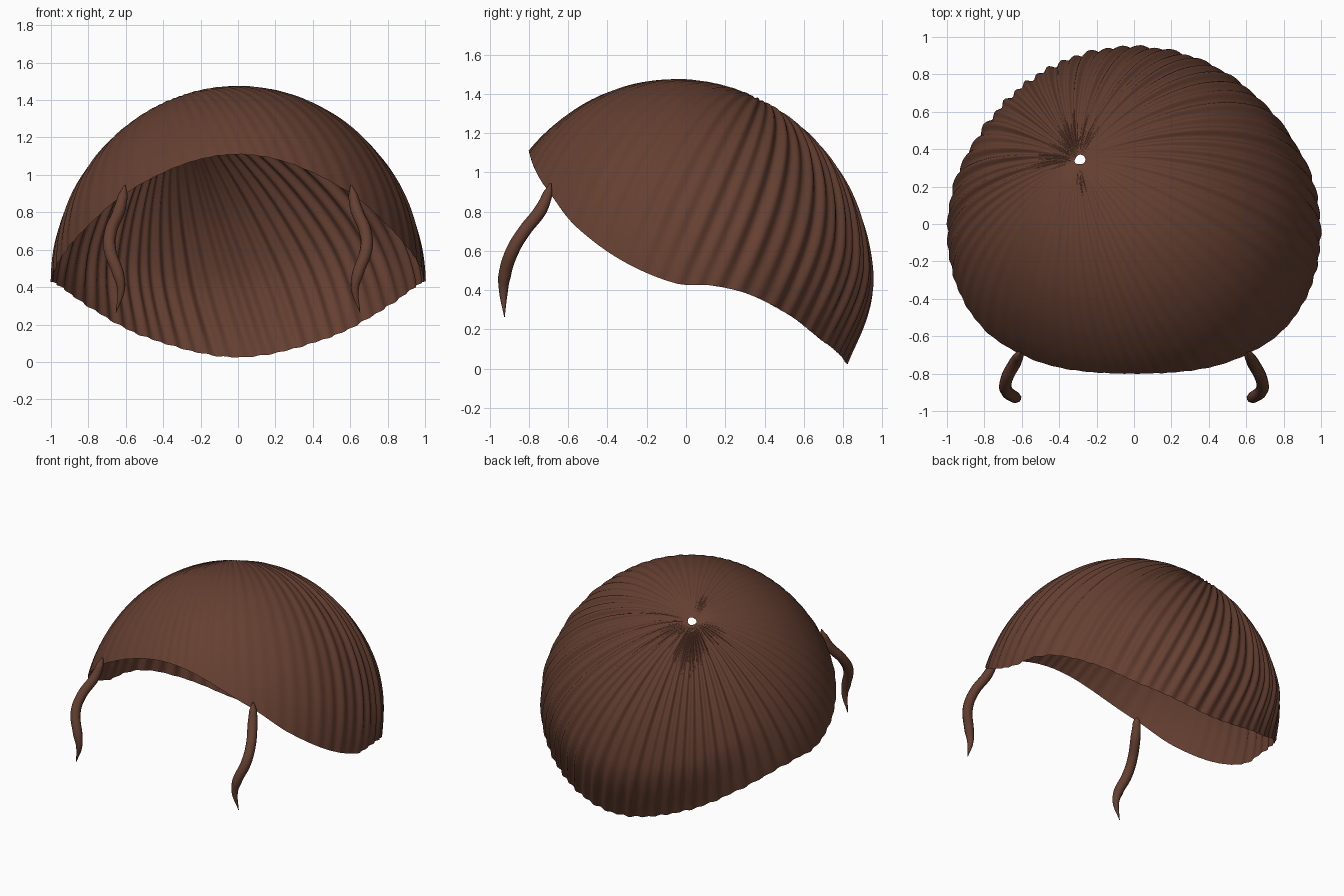
import bpy, bmesh, math
from mathutils import Vector

cube = bpy.data.objects.get("Cube")
if cube:
    bpy.data.objects.remove(cube)

brown = bpy.data.materials.new("brown hair")
brown.use_nodes = True
colour = (0.13, 0.05, 0.031, 1)
brown.diffuse_color = colour
bsdf = brown.node_tree.nodes["Principled BSDF"]
bsdf.inputs["Base Color"].default_value = colour
bsdf.inputs["Roughness"].default_value = 0.8

CENTRE = Vector((0, -0.05, 0.4))
HEIGHT = 1.075          # vertical stretch of the unit dome
SPOKES, RINGS = 480, 48

# Hairline: (degrees from the front, height), the same on both sides
RIM = [(0, 1.11), (21, 1.06), (43, 0.9), (58, 0.72), (75, 0.54), (90, 0.435),
       (100, 0.425), (111, 0.385), (125, 0.285), (147, 0.115), (180, 0.0)]


def rim_height(angle):
    """Smooth interpolation of the hairline with matched slopes."""
    def slope(i):
        if i in (0, len(RIM) - 1):
            return 0
        (a, p), (b, q) = RIM[i - 1], RIM[i + 1]
        return (q - p) / (b - a)
    i = max(k for k in range(len(RIM) - 1) if RIM[k][0] <= angle)
    (a, p), (b, q) = RIM[i], RIM[i + 1]
    w, t = b - a, (angle - a) / (b - a)
    return ((2*t**3 - 3*t*t + 1) * p + (t**3 - 2*t*t + t) * w * slope(i)
            + (3*t*t - 2*t**3) * q + (t**3 - t*t) * w * slope(i + 1))


def smoothstep(a, b, v):
    t = min(1, max(0, (v - a) / (b - a)))
    return t * t * (3 - 2 * t)


# Hair cap: strands fan out over a dome from the crown whorl to the hairline
crown = Vector((-0.3, 0.4, math.sqrt(0.75)))
bm = bmesh.new()
spokes = []
for s in range(SPOKES):
    a = 2 * math.pi * s / SPOKES
    from_front = abs((math.degrees(a) + 180) % 360 - 180)
    z = (rim_height(from_front) - CENTRE.z) / HEIGHT
    flat = math.sqrt(1 - z * z)
    end = Vector((math.sin(a) * flat, -math.cos(a) * flat, z))
    arc = crown.angle(end)
    back = smoothstep(50, 110, from_front)
    tuck = 0.06 * smoothstep(100, 150, from_front)
    wave = math.sin(64 * a + 1.5 * math.sin(5 * a)) + 0.4 * math.sin(37 * a)
    column = []
    for r in range(RINGS + 1):
        t = 0.02 + 0.98 * r / RINGS
        d = (crown * math.sin((1 - t) * arc) + end * math.sin(t * arc)) / math.sin(arc)
        swell = smoothstep(0, 0.45, t) * (1 - 0.5 * smoothstep(0.85, 1, t))
        depth = 0.0015 * smoothstep(0, 0.2, t) + 0.0085 * back * swell
        radius = 1 + depth * (wave - 0.4) - tuck * smoothstep(0.7, 1, t)
        radius -= 0.02 * (1 - smoothstep(0, 0.12, t))
        column.append(bm.verts.new(CENTRE + Vector((d.x, d.y, d.z * HEIGHT)) * radius))
    spokes.append(column)
for s in range(SPOKES):
    here, there = spokes[s], spokes[(s + 1) % SPOKES]
    for r in range(RINGS):
        bm.faces.new((here[r], here[r + 1], there[r + 1], there[r])).smooth = True
mesh = bpy.data.meshes.new("hair_cap")
bm.to_mesh(mesh)
bm.free()
mesh.materials.append(brown)
bpy.context.collection.objects.link(bpy.data.objects.new("hair_cap", mesh))

# Wavy locks hanging at the temples: x, y, z, thickness
LOCK = [(0.605, -0.69, 0.945, 0.004), (0.615, -0.705, 0.89, 0.026),
        (0.635, -0.74, 0.81, 0.033), (0.68, -0.825, 0.7, 0.033),
        (0.685, -0.885, 0.6, 0.034), (0.64, -0.925, 0.47, 0.032),
        (0.625, -0.93, 0.39, 0.022), (0.652, -0.925, 0.265, 0.002)]


def lock(name, side):
    curve = bpy.data.curves.new(name, "CURVE")
    curve.dimensions = "3D"
    curve.bevel_depth = 1
    curve.bevel_resolution = 3
    curve.resolution_u = 6
    curve.use_fill_caps = True
    spline = curve.splines.new("BEZIER")
    spline.bezier_points.add(len(LOCK) - 1)
    for point, (x, y, z, thick) in zip(spline.bezier_points, LOCK):
        point.co = (side * x, y, z)
        point.radius = thick
        point.handle_left_type = point.handle_right_type = "AUTO"
    curve.materials.append(brown)
    obj = bpy.data.objects.new(name, curve)
    bpy.context.collection.objects.link(obj)
    bpy.ops.object.select_all(action="DESELECT")
    obj.select_set(True)
    bpy.context.view_layer.objects.active = obj
    bpy.ops.object.convert(target="MESH")
    bpy.ops.object.shade_smooth()


lock("left_lock", 1)
lock("right_lock", -1)
